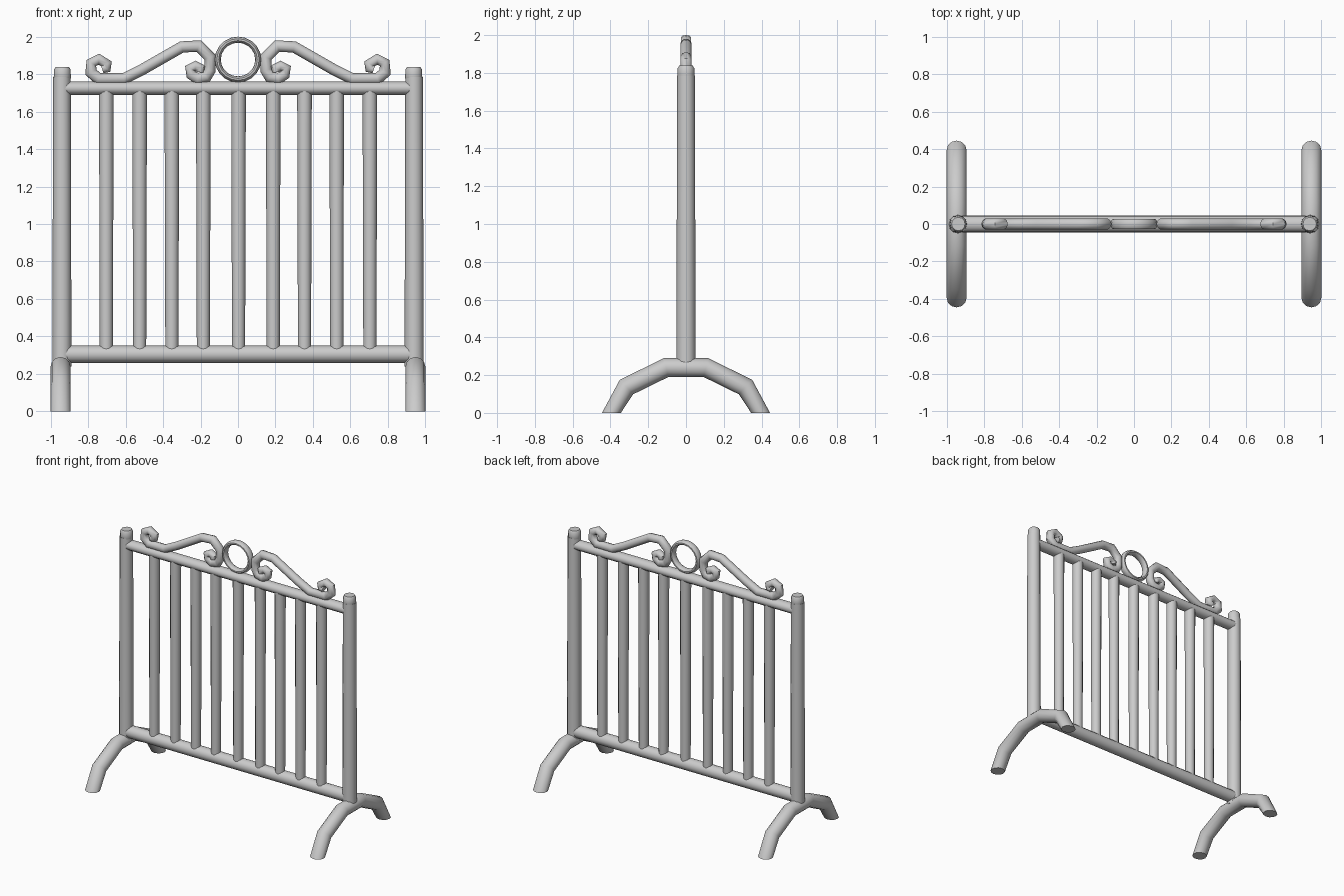
import bpy, bmesh, math
from mathutils import Vector

if "Cube" in bpy.data.objects:
    bpy.data.objects.remove(bpy.data.objects["Cube"])


def tube(name, pts, radii, depth=None, origin=(0, 0, 0), plane="XZ",
         sides=12, closed=False, end_dir=None):
    """Sweep an oval along a planar path with mitred corners."""
    pts = [Vector(p) for p in pts]
    n = len(pts)
    if not isinstance(radii, (list, tuple)):
        radii = [radii] * n
    u_axis = Vector((1, 0, 0)) if plane == "XZ" else Vector((0, 1, 0))
    side = Vector((0, 1, 0)) if plane == "XZ" else Vector((1, 0, 0))
    up = Vector((0, 0, 1))
    bm = bmesh.new()
    rings = []
    for i, p in enumerate(pts):
        a = (p - pts[i - 1]).normalized() if closed or i else None
        b = (pts[(i + 1) % n] - p).normalized() if closed or i < n - 1 else None
        if a is None or b is None:
            t, k = (a or b), 1.0
            if end_dir:
                t = Vector(end_dir) if i == 0 else -Vector(end_dir)
        else:
            t = (a + b).normalized()
            k = min(1.15, 1 / max(0.1, t.dot(a)))
        nor = u_axis * -t.y + up * t.x
        c = Vector(origin) + u_axis * p.x + up * p.y
        ring = []
        for j in range(sides):
            ang = 2 * math.pi * j / sides
            ring.append(bm.verts.new(c + nor * (radii[i] * k * math.cos(ang))
                                     + side * ((depth or radii[i]) * math.sin(ang))))
        rings.append(ring)
    for i in range(n if closed else n - 1):
        r0, r1 = rings[i], rings[(i + 1) % n]
        for j in range(sides):
            q = (j + 1) % sides
            bm.faces.new((r0[j], r0[q], r1[q], r1[j]))
    if not closed:
        bm.faces.new(rings[0])
        bm.faces.new(rings[-1])
    bmesh.ops.recalc_face_normals(bm, faces=bm.faces)
    mesh = bpy.data.meshes.new(name)
    bm.to_mesh(mesh)
    bm.free()
    ob = bpy.data.objects.new(name, mesh)
    bpy.context.collection.objects.link(ob)
    bpy.ops.object.select_all(action="DESELECT")
    ob.select_set(True)
    bpy.context.view_layer.objects.active = ob
    bpy.ops.object.shade_smooth_by_angle(angle=math.radians(50))
    return ob


# Scroll centreline, from the outer curl tip to the inner curl tip
scroll = [(0.725, 1.825), (0.705, 1.832), (0.701, 1.855), (0.743, 1.88),
          (0.783, 1.86), (0.785, 1.81), (0.745, 1.775), (0.61, 1.775),
          (0.51, 1.825), (0.30, 1.945), (0.21, 1.95), (0.15, 1.89),
          (0.15, 1.82), (0.17, 1.786), (0.215, 1.775), (0.25, 1.797),
          (0.256, 1.83), (0.228, 1.843), (0.20, 1.83), (0.203, 1.81)]

# Arched foot centreline
foot = [(-0.395, 0.0), (-0.315, 0.137), (-0.105, 0.24),
        (0.105, 0.24), (0.315, 0.137), (0.395, 0.0)]

for s, label in ((-1, "left"), (1, "right")):
    # Posts with a chamfered cap
    tube(label + "_post", [(s * 0.94, 0.24), (s * 0.94, 1.785)], [0.051, 0.047])
    tube(label + "_post_cap",
         [(s * 0.938, z) for z in (1.77, 1.78, 1.825, 1.838)],
         [0.042, 0.046, 0.044, 0.036])
    # Arched feet, cut flat on the floor
    tube(label + "_foot", foot, 0.05, depth=0.053, origin=(s * 0.947, 0, 0),
         plane="YZ", end_dir=(0, 1))
    # Scrollwork
    n = len(scroll)
    tube(label + "_scroll", [(s * x, z) for x, z in scroll],
         [0.021] + [0.026] * 4 + [0.03] * (n - 10) + [0.026] * 4 + [0.021],
         depth=0.031, sides=10)

# Horizontal rails
tube("top_rail", [(-0.93, 1.725), (0.93, 1.725)], 0.036, depth=0.043)
tube("bottom_rail", [(-0.93, 0.305), (0.93, 0.305)], 0.046)

# Upright bars
for i, x in enumerate((-0.703, -0.525, -0.353, -0.185, 0.003,
                       0.188, 0.355, 0.527, 0.704)):
    tube("bar_%d" % (i + 1), [(x, 0.32), (x, 1.71)], [0.035, 0.039])

# Centre ring
tube("centre_ring", [(0.108 * math.cos(a), 1.878 + 0.106 * math.sin(a))
                     for a in (2 * math.pi * i / 20 for i in range(20))],
     0.016, depth=0.029, sides=10, closed=True)
